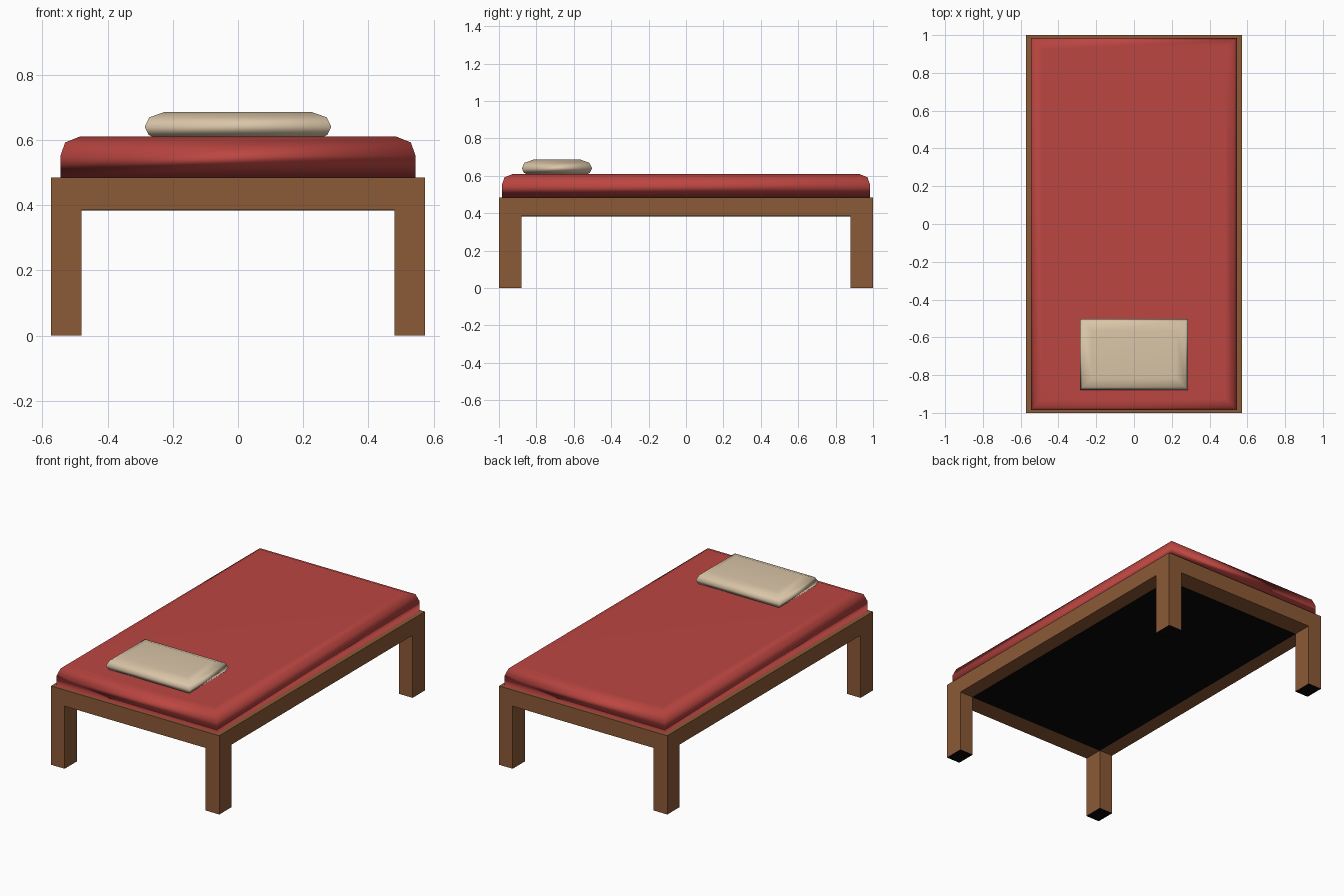
import bpy, bmesh

if "Cube" in bpy.data.objects:
    bpy.data.objects.remove(bpy.data.objects["Cube"])


def material(name, rgb):
    m = bpy.data.materials.new(name)
    m.diffuse_color = (*rgb, 1)
    m.use_nodes = True
    m.node_tree.nodes["Principled BSDF"].inputs["Base Color"].default_value = m.diffuse_color
    return m


WOOD = material("brown wood", (0.26, 0.10, 0.037))
DARK = material("black underside", (0.002, 0.002, 0.002))
RED = material("red fabric", (0.50, 0.061, 0.053))
CREAM = material("cream fabric", (0.70, 0.56, 0.39))


def add_object(name, bm, mats):
    bmesh.ops.recalc_face_normals(bm, faces=bm.faces)
    me = bpy.data.meshes.new(name)
    bm.to_mesh(me)
    bm.free()
    for m in mats:
        me.materials.append(m)
    ob = bpy.data.objects.new(name, me)
    bpy.context.collection.objects.link(ob)
    return ob


def box(name, lo, hi, mats, dark_bottom=False):
    bm = bmesh.new()
    bmesh.ops.create_cube(bm, size=1)
    for v in bm.verts:
        v.co = [(a + b) / 2 + c * (b - a) for a, b, c in zip(lo, hi, v.co)]
    bm.normal_update()
    for f in bm.faces:
        f.material_index = int(dark_bottom and f.normal.z < -0.5)
    return add_object(name, bm, mats)


def cushion(name, cx, cy, hx, hy, profile, mat):
    """Stack of rectangles; profile holds (inset, height) pairs from bottom to top."""
    bm = bmesh.new()
    rings = []
    for inset, z in profile:
        x, y = hx - inset, hy - inset
        rings.append([bm.verts.new((cx + sx * x, cy + sy * y, z))
                      for sx, sy in ((-1, -1), (1, -1), (1, 1), (-1, 1))])
    for a, b in zip(rings, rings[1:]):
        for i in range(4):
            j = (i + 1) % 4
            bm.faces.new((a[i], a[j], b[j], b[i]))
    base = bm.faces.new(rings[0][::-1])
    bm.faces.new(rings[-1])
    for f in bm.faces:
        f.smooth = f is not base
    ob = add_object(name, bm, [mat])
    # Keep the broad top even while the rounded rim blends
    ob.modifiers.new("soft rim", 'WEIGHTED_NORMAL')
    return ob


# Frame slab and the dark panel beneath it
box("bed_frame", (-0.573, -1, 0.385), (0.573, 1, 0.485), [WOOD])
box("under_panel", (-0.48, -0.88, 0.383), (0.48, 0.88, 0.39), [DARK])

# Four legs, dark on the soles
for xn, sx in (("left", -1), ("right", 1)):
    for yn, sy in (("front", -1), ("back", 1)):
        xs = sorted((sx * 0.48, sx * 0.573))
        ys = sorted((sy * 0.88, sy))
        box(f"{yn}_{xn}_leg", (xs[0], ys[0], 0), (xs[1], ys[1], 0.385),
            [WOOD, DARK], dark_bottom=True)

# Mattress and pillow
cushion("mattress", 0, 0, 0.545, 0.985,
        [(0, 0.485), (0, 0.55), (0.015, 0.592), (0.06, 0.61)], RED)
cushion("pillow", 0, -0.69, 0.286, 0.188,
        [(0.04, 0.603), (0.012, 0.615), (0, 0.64), (0.014, 0.669), (0.062, 0.686)], CREAM)
